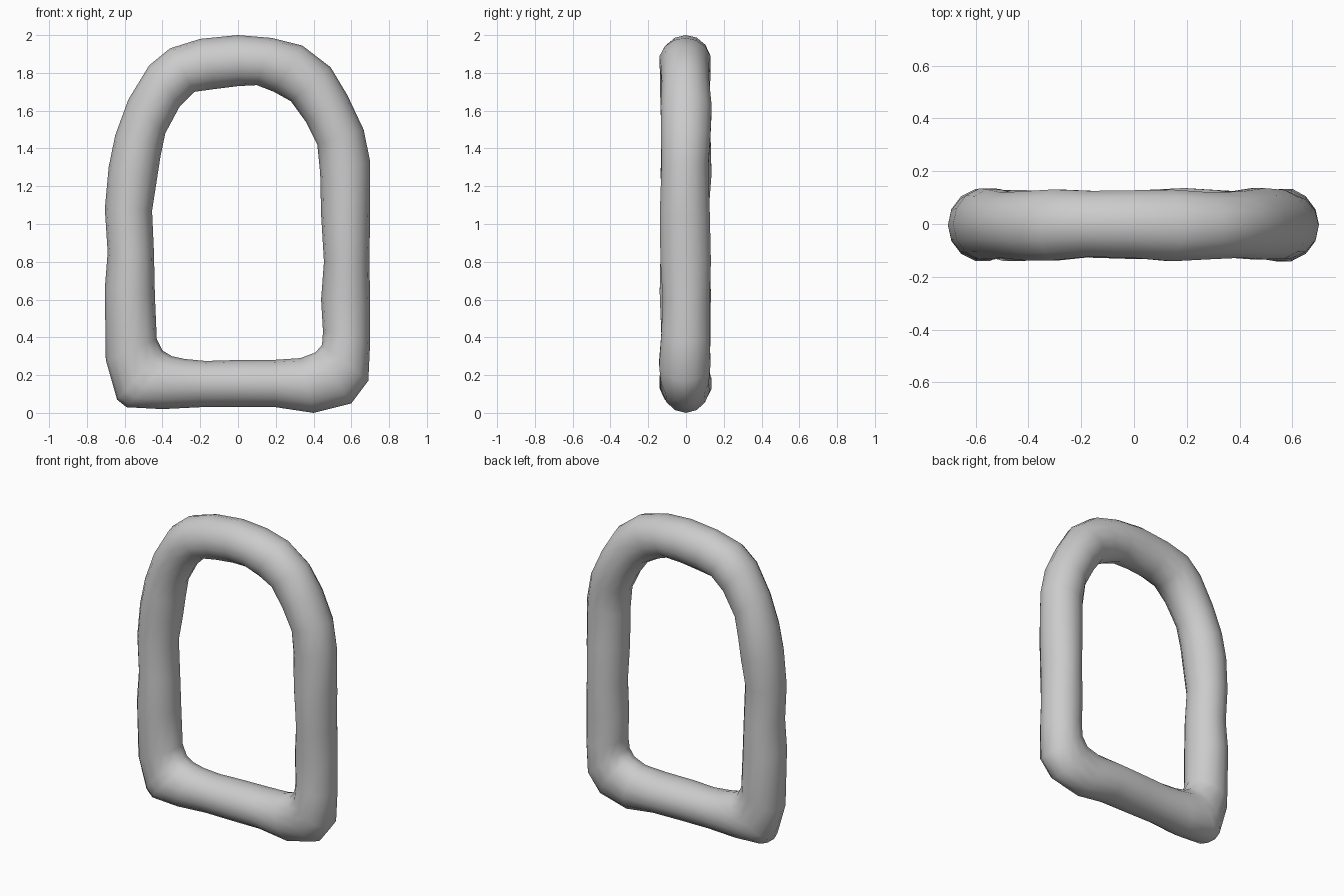
import bpy, bmesh, math

SIDES = 14

# Stations round the loop: outer x, outer z, inner x, inner z
stations = [
    (0.00, 0.03, 0.00, 0.28), (0.20, 0.03, 0.18, 0.28), (0.40, 0.00, 0.33, 0.29),
    (0.60, 0.05, 0.41, 0.32), (0.69, 0.17, 0.445, 0.36), (0.70, 0.38, 0.45, 0.43),
    (0.70, 0.60, 0.44, 0.60), (0.695, 0.80, 0.455, 0.80), (0.70, 1.05, 0.44, 1.05),
    (0.70, 1.33, 0.435, 1.27), (0.665, 1.50, 0.42, 1.42), (0.58, 1.68, 0.36, 1.54),
    (0.49, 1.83, 0.28, 1.65), (0.34, 1.945, 0.19, 1.70), (0.18, 1.985, 0.10, 1.735),
    (0.00, 2.00, 0.00, 1.73), (-0.20, 1.98, -0.12, 1.715), (-0.36, 1.93, -0.23, 1.70),
    (-0.47, 1.84, -0.31, 1.62), (-0.58, 1.66, -0.385, 1.48), (-0.65, 1.47, -0.41, 1.36),
    (-0.685, 1.30, -0.43, 1.23), (-0.705, 1.08, -0.455, 1.07), (-0.69, 0.85, -0.445, 0.85),
    (-0.705, 0.66, -0.44, 0.62), (-0.70, 0.28, -0.43, 0.39), (-0.64, 0.07, -0.40, 0.33),
    (-0.59, 0.03, -0.35, 0.30), (-0.40, 0.02, -0.28, 0.285), (-0.20, 0.03, -0.17, 0.275),
]

# Round section swept along the loop, with a gentle hand-made wobble in depth
bm = bmesh.new()
rings = []
for i, (ox, oz, ix, iz) in enumerate(stations):
    half = 0.133 + 0.006 * math.sin(i * 1.9)
    shift = -0.003 + 0.004 * math.sin(i * 1.3)
    ring = []
    for k in range(SIDES):
        a = 2 * math.pi * k / SIDES
        t = 0.5 + 0.5 * math.cos(a)
        ring.append(bm.verts.new((ix + (ox - ix) * t,
                                  shift + half * math.sin(a),
                                  iz + (oz - iz) * t)))
    rings.append(ring)

for i, ring in enumerate(rings):
    nxt = rings[(i + 1) % len(rings)]
    for k in range(SIDES):
        j = (k + 1) % SIDES
        bm.faces.new((ring[k], ring[j], nxt[j], nxt[k]))
bmesh.ops.recalc_face_normals(bm, faces=bm.faces)

mesh = bpy.data.meshes.new("arched_ring")
bm.to_mesh(mesh)
bm.free()
mesh.shade_smooth()
obj = bpy.data.objects.new("arched_ring", mesh)
bpy.context.collection.objects.link(obj)
